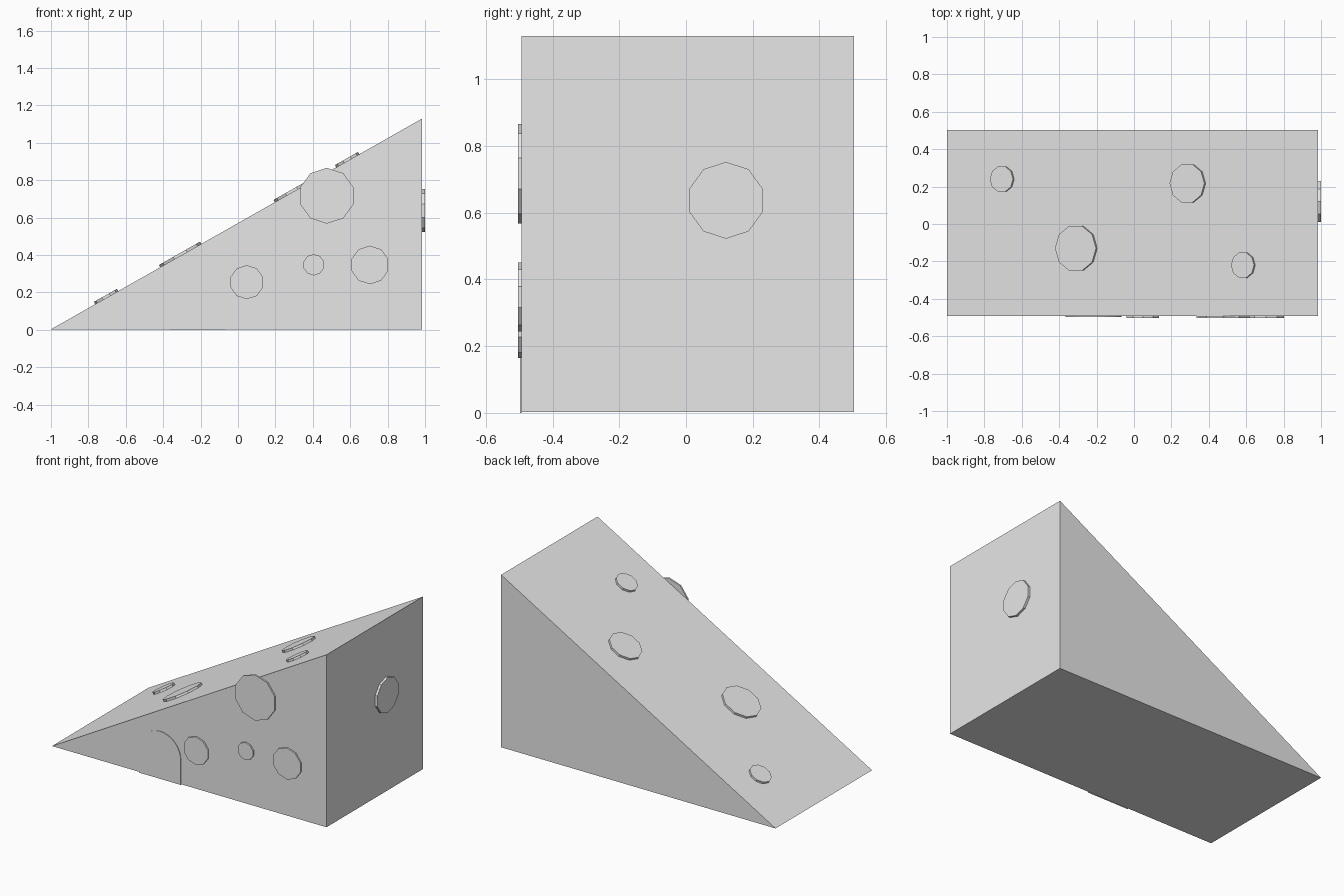
import bpy
import bmesh
from math import sin, cos, pi
from mathutils import Vector

cube = bpy.data.objects.get("Cube")
if cube:
    bpy.data.objects.remove(cube, do_unlink=True)

LEFT, RIGHT = -1.0, 0.985
FRONT, BACK = -0.493, 0.503
BASE, TOP = 0.003, 1.13

grey = bpy.data.materials.new("light grey")
grey.use_nodes = True
grey.diffuse_color = (0.8, 0.8, 0.8, 1)
grey.node_tree.nodes["Principled BSDF"].inputs["Base Color"].default_value = grey.diffuse_color


def prism(name, outline, depth):
    """Extrude a closed flat outline along the depth vector."""
    bm = bmesh.new()
    face = bm.faces.new([bm.verts.new(p) for p in outline])
    grown = bmesh.ops.extrude_face_region(bm, geom=[face], use_keep_orig=True)
    verts = [g for g in grown["geom"] if isinstance(g, bmesh.types.BMVert)]
    bmesh.ops.translate(bm, verts=verts, vec=depth)
    bmesh.ops.recalc_face_normals(bm, faces=bm.faces)
    mesh = bpy.data.meshes.new(name)
    bm.to_mesh(mesh)
    bm.free()
    mesh.materials.append(grey)
    obj = bpy.data.objects.new(name, mesh)
    bpy.context.collection.objects.link(obj)


def spot(name, centre, radius, point, side, depth):
    """Ten-sided disc with one corner towards 'point'."""
    ring = [centre + radius * (point * cos(i * pi / 5) + side * sin(i * pi / 5))
            for i in range(10)]
    prism(name, ring, depth)


X, Y, Z = Vector((1, 0, 0)), Vector((0, 1, 0)), Vector((0, 0, 1))

# Wedge body
prism("wedge_body", [(LEFT, FRONT, BASE), (RIGHT, FRONT, BASE), (RIGHT, FRONT, TOP)],
      Y * (BACK - FRONT))

# Spots on the front
for i, (x, z, r) in enumerate([(0.475, 0.717, 0.149), (0.047, 0.255, 0.091),
                               (0.405, 0.348, 0.057), (0.705, 0.347, 0.103)]):
    spot(f"front_spot_{i + 1}", Vector((x, FRONT, z)), r, Z, X, -Y * 0.01)

# Spots on the slope
slope = Vector((RIGHT - LEFT, 0, TOP - BASE)).normalized()
normal = slope.cross(Y)
for i, (x, y, r) in enumerate([(-0.702, 0.24, 0.071), (0.29, 0.217, 0.107),
                               (-0.306, -0.13, 0.126), (0.587, -0.22, 0.071)]):
    z = BASE + (x - LEFT) * slope.z / slope.x
    spot(f"slope_spot_{i + 1}", Vector((x, y, z)), r, slope, Y, normal * 0.014)

# Spot on the tall end
spot("end_spot", Vector((RIGHT, 0.12, 0.637)), 0.115, Z, Y, X * 0.015)

# Arched doorway plate
centre, radius, spring = -0.217, 0.15, 0.16
arch = [(centre - radius, FRONT, 0), (centre + radius, FRONT, 0)]
arch += [(centre + radius * cos(i * pi / 16), FRONT, spring + radius * sin(i * pi / 16))
         for i in range(17)]
prism("doorway", arch, -Y * 0.004)
